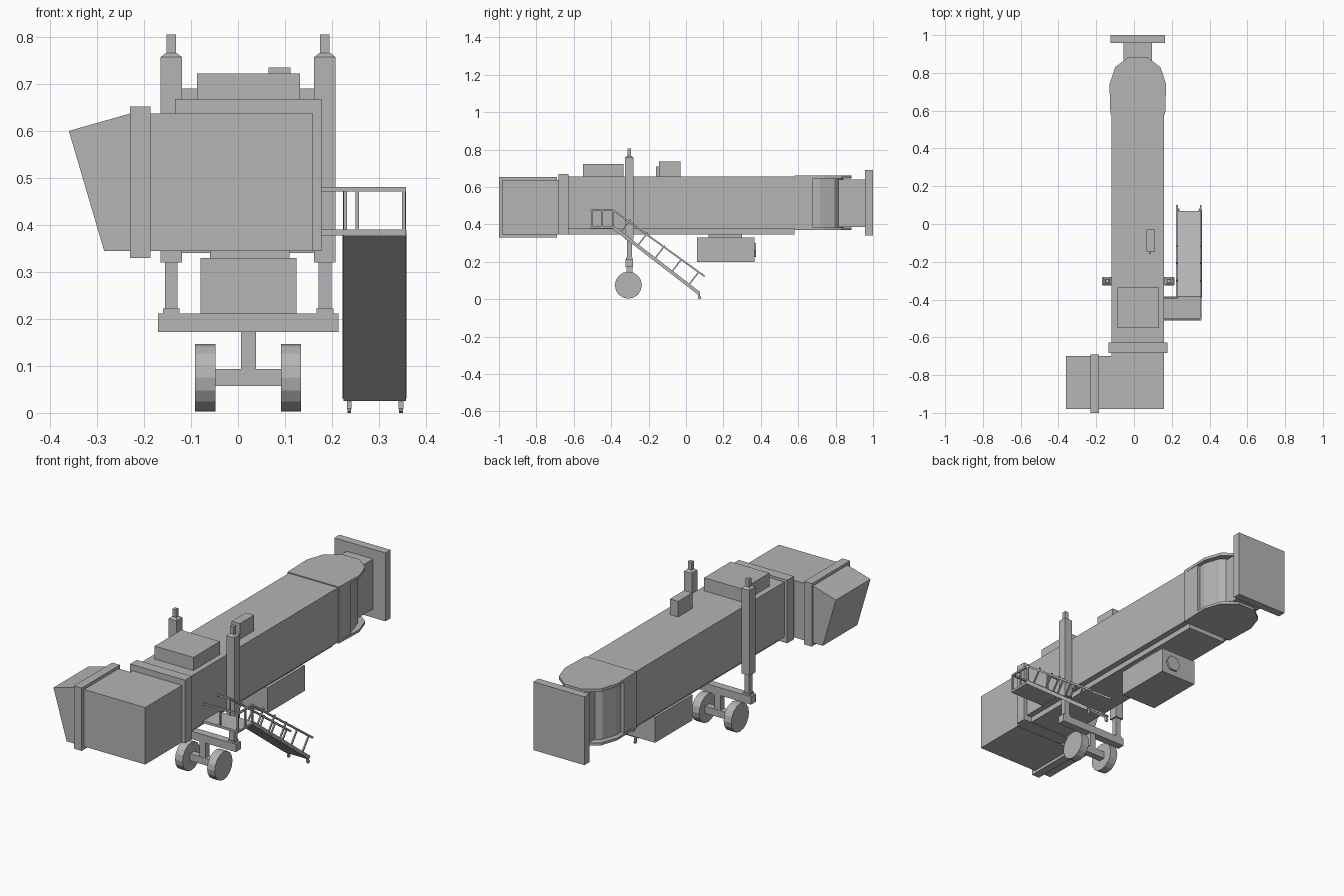
import bpy, bmesh, math
from mathutils import Vector

if "Cube" in bpy.data.objects:
    bpy.data.objects.remove(bpy.data.objects["Cube"], do_unlink=True)

grey = bpy.data.materials.new("plain grey")
grey.use_nodes = True
COLOUR = (0.46, 0.46, 0.46, 1)
grey.diffuse_color = COLOUR
grey.node_tree.nodes["Principled BSDF"].inputs["Base Color"].default_value = COLOUR


def finish(name, bm):
    bmesh.ops.recalc_face_normals(bm, faces=bm.faces)
    mesh = bpy.data.meshes.new(name)
    bm.to_mesh(mesh)
    bm.free()
    mesh.materials.append(grey)
    obj = bpy.data.objects.new(name, mesh)
    bpy.context.collection.objects.link(obj)
    return obj


def prism(name, points, offset):
    """Extrude a closed outline of 3D points along an offset."""
    bm = bmesh.new()
    face = bm.faces.new([bm.verts.new(p) for p in points])
    ext = bmesh.ops.extrude_face_region(bm, geom=[face])
    moved = [g for g in ext["geom"] if isinstance(g, bmesh.types.BMVert)]
    bmesh.ops.translate(bm, verts=moved, vec=offset)
    return finish(name, bm)


def box(name, x, y, z):
    return prism(name, [(x[0], y[0], z[0]), (x[1], y[0], z[0]),
                        (x[1], y[1], z[0]), (x[0], y[1], z[0])], (0, 0, z[1] - z[0]))


def bar(name, a, b, width=0.009):
    """Square bar between two points."""
    a, b = Vector(a), Vector(b)
    d = (b - a).normalized()
    side = d.cross(Vector((0, 0, 1)))
    side = Vector((1, 0, 0)) if side.length < 0.01 else side.normalized()
    up = side.cross(d)
    h = width / 2
    return prism(name, [a + side * i * h + up * j * h
                        for i, j in ((-1, -1), (1, -1), (1, 1), (-1, 1))], b - a)


def disc(name, centre, radius, sides, axis, depth):
    c = Vector(centre)
    pts = []
    for i in range(sides):
        t = math.tau * i / sides
        u, v = radius * math.cos(t), radius * math.sin(t)
        pts.append(c + (Vector((0, u, v)) if axis == "x" else Vector((u, 0, v))))
    return prism(name, pts, (depth, 0, 0) if axis == "x" else (0, depth, 0))


# Docking cabin with its slanted hood
box("cabin", (-0.21, 0.16), (-0.98, -0.70), (0.345, 0.637))
box("cabin_collar", (-0.23, -0.186), (-1.0, -0.69), (0.33, 0.652))
prism("cabin_hood", [(-0.23, -0.98, 0.345), (-0.285, -0.98, 0.345),
                     (-0.36, -0.98, 0.60), (-0.23, -0.98, 0.637)], (0, 0.28, 0))
box("cabin_neck", (-0.118, 0.16), (-0.71, -0.67), (0.347, 0.637))

# Tunnel
box("tunnel_collar", (-0.134, 0.178), (-0.682, -0.628), (0.345, 0.668))
box("tunnel", (-0.118, 0.16), (-0.63, 0.585), (0.375, 0.655))
box("tunnel_floor_beam", (-0.09, 0.13), (-0.63, 0.58), (0.347, 0.375))

# Rounded end: floor and roof slabs around a recessed faceted wall
CX = 0.02
half = [(0.145, 0.58), (0.15, 0.74), (0.12, 0.83), (0.048, 0.885)]


def rounded_end(name, scale, z0, z1):
    side = [(w * scale, 0.58 + (y - 0.58) * scale) for w, y in half]
    pts = [(CX + w, y, z0) for w, y in side]
    pts += [(CX - w, y, z0) for w, y in reversed(side)]
    prism(name, pts, (0, 0, z1 - z0))


rounded_end("rotunda_roof", 1, 0.645, 0.66)
rounded_end("rotunda_floor", 1, 0.37, 0.383)
rounded_end("rotunda_wall", 0.86, 0.383, 0.645)
box("rotunda_side_walls", (CX - 0.145, CX + 0.145), (0.58, 0.68), (0.375, 0.65))
box("end_neck", (-0.055, 0.095), (0.80, 0.965), (0.385, 0.64))
box("end_plate", (-0.125, 0.165), (0.958, 1.0), (0.34, 0.69))

# Roof units
box("roof_unit", (-0.087, 0.132), (-0.55, -0.335), (0.655, 0.722))
box("roof_box", (0.065, 0.112), (-0.145, -0.03), (0.655, 0.735))
box("roof_box_conduit", (0.08, 0.09), (-0.16, -0.145), (0.655, 0.71))

# Hanging unit under the tunnel, with a round vent
box("hanging_mount", (-0.06, 0.11), (0.12, 0.30), (0.328, 0.35))
box("hanging_unit", (-0.08, 0.124), (0.06, 0.365), (0.20, 0.33))
disc("hanging_unit_vent", (0.06, 0.365, 0.263), 0.042, 6, "y", 0.01)

# Lifting columns
LY = -0.303
for side, x in (("right", -0.142), ("left", 0.185)):
    def square(part, h, z0, z1):
        return box(side + part, (x - h, x + h), (LY - h, LY + h), (z0, z1))
    square("_inner_column", 0.0135, 0.20, 0.33)
    square("_column", 0.023, 0.32, 0.757)
    cap = square("_column_cap", 0.023, 0.757, 0.766)
    for v in cap.data.vertices:
        if v.co.z > 0.76:
            v.co.x = x + (v.co.x - x) * 0.5
            v.co.y = LY + (v.co.y - LY) * 0.5
    square("_column_tip", 0.01, 0.76, 0.805)
    square("_column_foot", 0.018, 0.175, 0.222)

# Undercarriage
box("bogie_beam", (-0.17, 0.214), (LY - 0.02, LY + 0.02), (0.172, 0.212))
box("bogie_post", (0.006, 0.038), (LY - 0.016, LY + 0.016), (0.075, 0.175))
box("axle", (-0.06, 0.10), (LY - 0.0175, LY + 0.0175), (0.057, 0.093))
for side, x in (("right", -0.091), ("left", 0.091)):
    disc(side + "_wheel", (x, -0.308, 0.075), 0.072, 16, "x", 0.043)

# Service landing
XI, XO = 0.228, 0.353
box("landing", (0.15, 0.358), (-0.51, -0.385), (0.378, 0.39))
RZ = 0.476
bar("landing_front_rail", (0.16, -0.505, RZ), (0.358, -0.505, RZ))
bar("landing_outer_rail", (XO, -0.51, RZ), (XO, -0.385, RZ))
bar("landing_back_rail", (0.16, -0.39, RZ), (XI, -0.39, RZ))
for x, y in ((XO, -0.505), (XO, -0.447), (XO, -0.39), (0.254, -0.505), (XI, -0.39)):
    bar("landing_post", (x, y, 0.385), (x, y, RZ), 0.008)

# Stair ramp with side rails
top, foot = Vector((0, -0.385, 0.385)), Vector((0, 0.07, 0.035))
slope = (foot - top).normalized()
normal = Vector((0, -slope.z, slope.y))
low = normal * -0.012
prism("stair_ramp", [top + Vector((0.224, 0, 0)), foot + Vector((0.224, 0, 0)),
                     foot + low + Vector((0.224, 0, 0)),
                     top + low + Vector((0.224, 0, 0))], (0.134, 0, 0))
length = (foot - top).length
rail_height = 0.087
for side, x in (("inner", XI), ("outer", XO)):
    off = Vector((x, 0, 0))
    rail_end = foot + normal * rail_height - slope * 0.03
    bar(side + "_stair_rail", Vector((x, -0.39, RZ)), rail_end + off)
    bar(side + "_stair_edge", top + off, foot + off, 0.012)
    for i in range(5):
        p = top + slope * length * (0.08 + 0.2 * i) + off
        bar(side + "_stair_post", p, p + normal * rail_height, 0.007)
for x in (0.237, 0.347):
    box("stair_leg", (x - 0.005, x + 0.005), (0.064, 0.074), (0.008, 0.035))
    disc("stair_caster", (x - 0.004, 0.072, 0.009), 0.009, 8, "x", 0.008)
